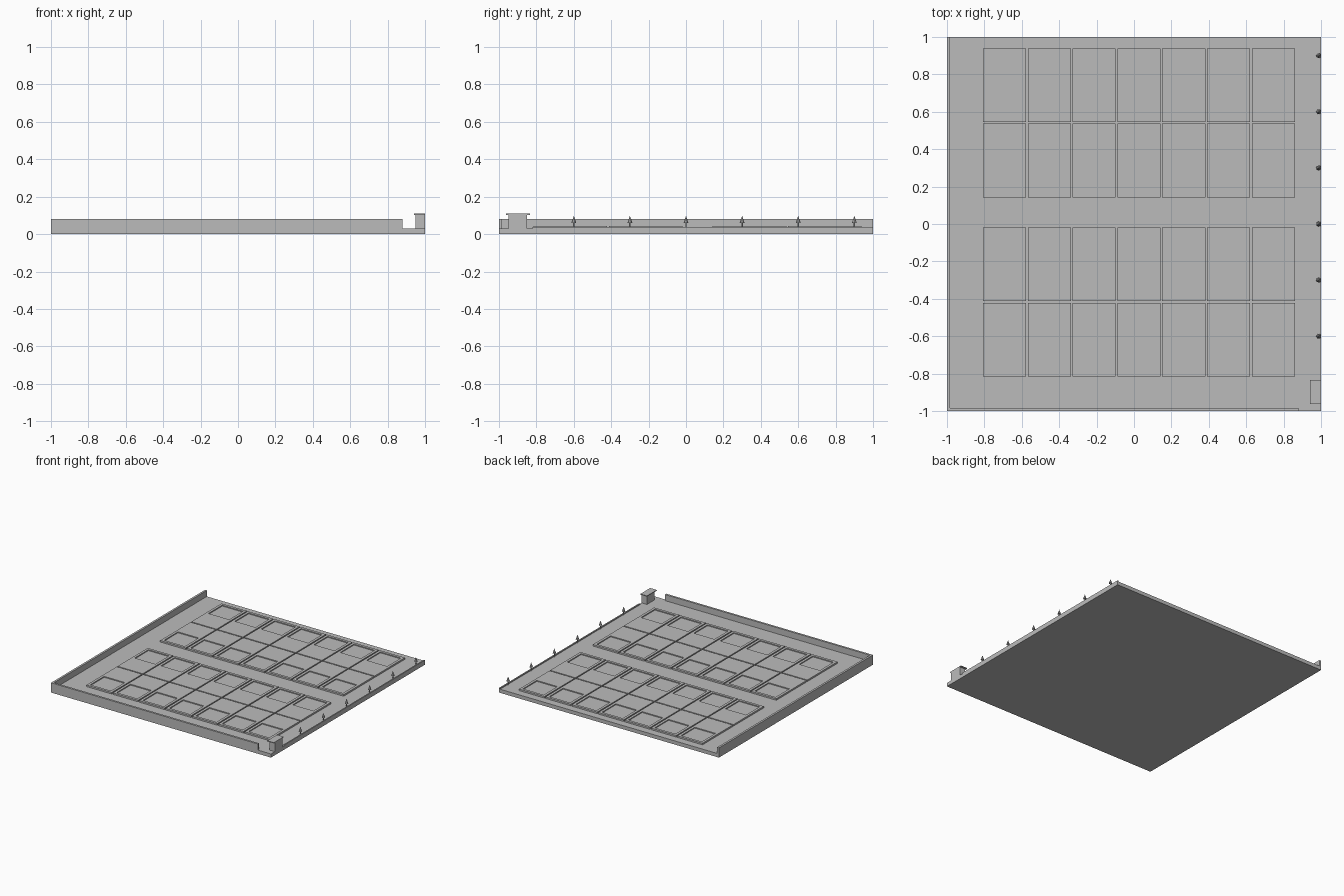
import bpy
import bmesh
from mathutils import Matrix, Vector

if "Cube" in bpy.data.objects:
    bpy.data.objects.remove(bpy.data.objects["Cube"])

COLOUR = (0.5, 0.5, 0.5, 1)
grey = bpy.data.materials.new("plain grey")
grey.use_nodes = True
grey.diffuse_color = COLOUR
grey.node_tree.nodes["Principled BSDF"].inputs["Base Color"].default_value = COLOUR

BASE = 0.03       # ground top
PLOT_TOP = 0.043
RECESS = 0.008


def finish(bm, name):
    mesh = bpy.data.meshes.new(name)
    bmesh.ops.recalc_face_normals(bm, faces=bm.faces)
    bm.to_mesh(mesh)
    bm.free()
    mesh.materials.append(grey)
    obj = bpy.data.objects.new(name, mesh)
    bpy.context.collection.objects.link(obj)
    return obj


def box_mesh(x, y, z):
    bm = bmesh.new()
    size = [b - a for a, b in (x, y, z)]
    mid = [(a + b) / 2 for a, b in (x, y, z)]
    bmesh.ops.create_cube(bm, size=1, matrix=Matrix.Translation(mid) @ Matrix.Diagonal((*size, 1)))
    return bm


def box(name, x, y, z):
    return finish(box_mesh(x, y, z), name)


def plot(name, x, y, outward):
    """Raised plot with a square recess near its outer end."""
    bm = box_mesh(x, y, (BASE, PLOT_TOP))
    bm.normal_update()
    top = max(bm.faces, key=lambda f: f.calc_center_median().z)
    bmesh.ops.inset_individual(bm, faces=[top], thickness=0.03)
    outer_edge = (y[1] - 0.03) if outward > 0 else (y[0] + 0.03)
    mid = (y[0] + y[1]) / 2
    for v in top.verts:
        if (v.co.y - mid) * outward < 0:
            v.co.y = outer_edge - outward * 0.17
    floor = bmesh.ops.extrude_discrete_faces(bm, faces=[top])["faces"][0]
    bmesh.ops.translate(bm, verts=floor.verts, vec=Vector((0, 0, -RECESS)))
    finish(bm, name)


# Ground and boundary walls
box("ground", (-1, 1), (-1, 1), (0, BASE))
box("front_wall", (-1, 0.88), (-1, -0.983), (BASE, 0.08))
box("right_wall", (-1, -0.983), (-0.983, 1), (BASE, 0.08))
box("left_curb", (0.99, 1), (-0.82, 1), (BASE, 0.038))

# Two blocks, each of two rows of seven plots
for block, start in (("front", -0.815), ("back", 0.143)):
    for row, outward in enumerate((-1, 1)):
        y0 = start + row * 0.403
        for col in range(7):
            x0 = -0.807 + col * 0.2395
            plot(f"{block}_plot_{row + 1}_{col + 1}", (x0, x0 + 0.23), (y0, y0 + 0.393), outward)

# Gate booth
box("booth_body", (0.95, 1), (-0.95, -0.85), (BASE, 0.103))
box("booth_roof", (0.94, 1), (-0.963, -0.835), (0.103, 0.109))

# Row of small trees along the left edge
for i in range(6):
    bm = bmesh.new()
    for radius, tip, low, high in ((0.004, 0.004, BASE, 0.062), (0.013, 0, 0.06, 0.098)):
        bmesh.ops.create_cone(
            bm, cap_ends=True, segments=8, radius1=radius, radius2=tip, depth=high - low,
            matrix=Matrix.Translation((0.987, -0.6 + 0.3 * i, (low + high) / 2)))
    finish(bm, f"tree_{i + 1}")
